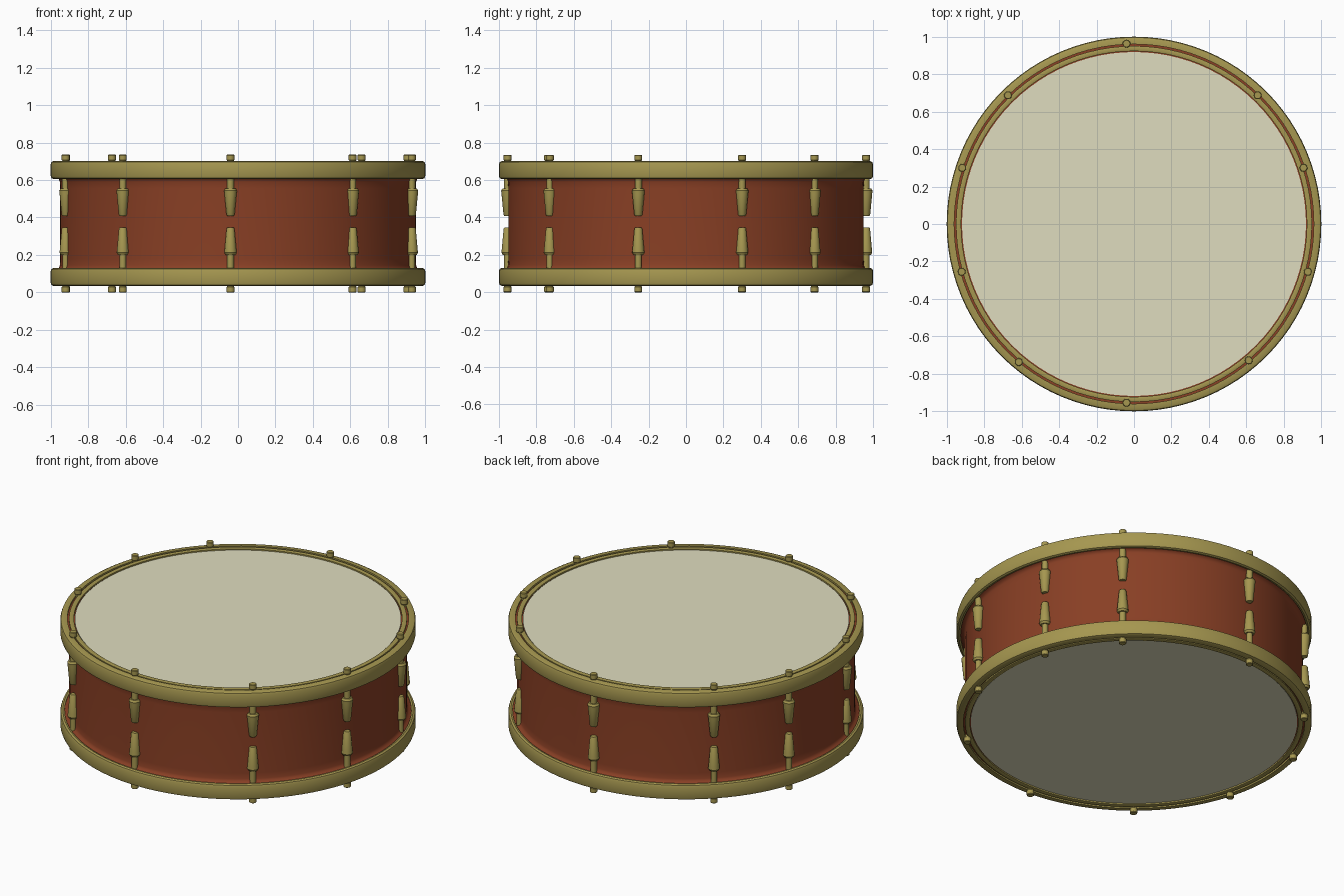
import bpy, bmesh, math
from mathutils import Matrix, Vector

if "Cube" in bpy.data.objects:
    bpy.data.objects.remove(bpy.data.objects["Cube"])


def material(name, rgb):
    m = bpy.data.materials.new(name)
    m.diffuse_color = (*rgb, 1)
    m.use_nodes = True
    m.node_tree.nodes["Principled BSDF"].inputs["Base Color"].default_value = m.diffuse_color
    return m


GOLD = material("brass", (0.38, 0.31, 0.08))
RED = material("red_wood", (0.25, 0.05, 0.018))
SKIN = material("drum_skin", (0.74, 0.72, 0.52))


def lathe(name, profile, mat, segments=96, closed=False, at=(0, 0), angle=35):
    """Spin an (r, z) profile around a vertical axis."""
    bm = bmesh.new()
    vs = [bm.verts.new((r, 0, z)) for r, z in profile]
    es = [bm.edges.new(p) for p in zip(vs, vs[1:])]
    if closed:
        es.append(bm.edges.new((vs[-1], vs[0])))
    bmesh.ops.spin(bm, geom=vs + es, cent=(0, 0, 0), axis=(0, 0, 1),
                   angle=2 * math.pi, steps=segments, use_duplicate=False)
    bmesh.ops.remove_doubles(bm, verts=bm.verts, dist=1e-5)
    bmesh.ops.recalc_face_normals(bm, faces=bm.faces)
    me = bpy.data.meshes.new(name)
    bm.to_mesh(me)
    bm.free()
    ob = bpy.data.objects.new(name, me)
    ob.location = (at[0], at[1], 0)
    bpy.context.collection.objects.link(ob)
    me.materials.append(mat)
    bpy.ops.object.select_all(action='DESELECT')
    ob.select_set(True)
    bpy.context.view_layer.objects.active = ob
    bpy.ops.object.shade_smooth_by_angle(angle=math.radians(angle))
    return ob


H = 0.735                                   # full height
flip = lambda prof: [(r, H - z) for r, z in prof]

# Red shell, flaring out under both hoops and showing between the rings
half = [(0.916, 0.045), (0.965, 0.045), (0.965, 0.118), (0.98, 0.121),
        (0.958, 0.127), (0.951, 0.145), (0.95, 0.18)]
lathe("shell", half + flip(half)[::-1], RED, closed=True, angle=80)

# Outer hoops, inner rings and skins (bottom, then mirrored to the top)
hoop = [(0.96, 0.034), (0.985, 0.034), (0.996, 0.039), (1.0, 0.05),
        (1.0, 0.114), (0.996, 0.125), (0.985, 0.13), (0.975, 0.128),
        (0.975, 0.115), (0.96, 0.115)]
ring = [(0.923, 0.06), (0.923, 0.036), (0.928, 0.034), (0.945, 0.034),
        (0.95, 0.036), (0.95, 0.06)]
skin = [(0, 0.041), (0.918, 0.041), (0.918, 0.06), (0, 0.06)]
for side, f in (("bottom", list), ("top", flip)):
    lathe(side + "_hoop", f(hoop), GOLD, closed=True)
    lathe(side + "_inner_ring", f(ring), GOLD, closed=True)
    lathe(side + "_skin", f(skin), SKIN)

# Tension rods with tapered lugs, slightly unevenly spaced round the shell
rod = [(0, 0), (0.018, 0), (0.021, 0.003), (0.021, 0.028), (0.018, 0.032),
       (0.018, 0.2), (0.026, 0.2), (0.033, 0.212), (0.031, 0.23),
       (0.021, 0.34), (0.017, 0.346), (0, 0.346)]
top_rod = [(r, H - z if z < 0.15 else 0.755 - z) for r, z in rod]
top_rod = [(r * 1.04 if z < 0.56 else r, z) for r, z in top_rod]
spots = [(-0.04, 0.963), (0.66, 0.687), (0.905, 0.30), (0.928, -0.255),
         (0.612, -0.728), (-0.04, -0.954), (-0.615, -0.737),
         (-0.92, -0.255), (-0.917, 0.30), (-0.673, 0.687)]
for i, p in enumerate(spots, 1):
    lathe(f"bottom_lug_{i}", rod, GOLD, 16, at=p)
    lathe(f"top_lug_{i}", top_rod, GOLD, 16, at=p)
